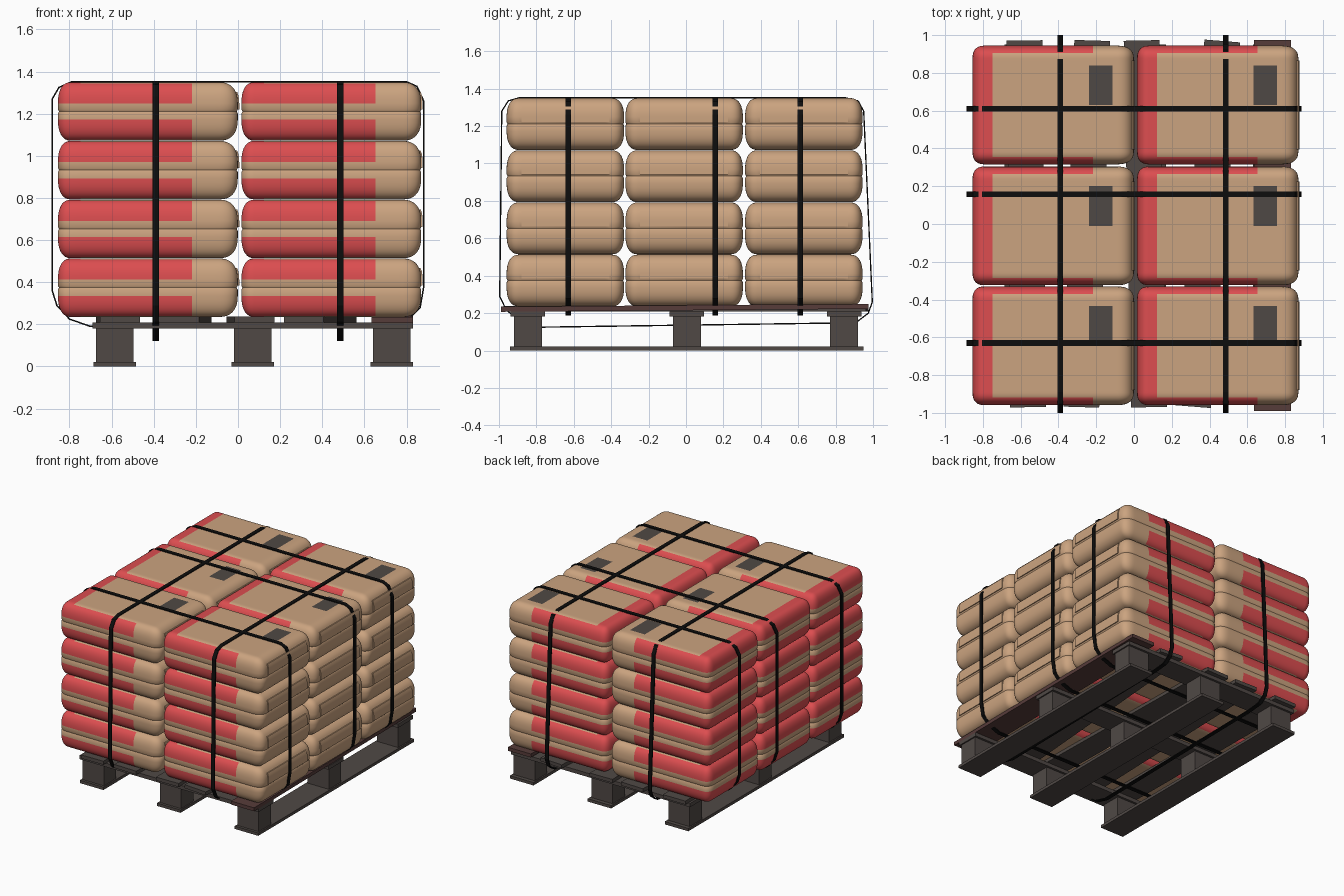
import bpy, bmesh, math
from mathutils import Vector

if "Cube" in bpy.data.objects:
    bpy.data.objects.remove(bpy.data.objects["Cube"])


def material(name, rgb):
    m = bpy.data.materials.new(name)
    m.diffuse_color = (*rgb, 1)
    m.use_nodes = True
    m.node_tree.nodes["Principled BSDF"].inputs["Base Color"].default_value = m.diffuse_color
    return m


TAN = material("kraft paper", (0.60, 0.37, 0.215))
RED = material("red print", (0.72, 0.075, 0.08))
GREY = material("grey label", (0.078, 0.066, 0.058))
WOOD = material("dark wood", (0.080, 0.066, 0.060))
REDWOOD = material("reddish wood", (0.095, 0.045, 0.042))
BLACK = material("black strap", (0.004, 0.004, 0.004))


def add_object(name, mesh, loc=(0, 0, 0)):
    ob = bpy.data.objects.new(name, mesh)
    ob.location = loc
    bpy.context.collection.objects.link(ob)
    return ob


def box(name, x, y, z, mat, rot=(0, 0, 0)):
    """Box from (min, max) ranges."""
    bm = bmesh.new()
    bmesh.ops.create_cube(bm, size=1)
    for v in bm.verts:
        v.co = Vector((v.co.x * (x[1] - x[0]), v.co.y * (y[1] - y[0]), v.co.z * (z[1] - z[0])))
    me = bpy.data.meshes.new(name)
    bm.to_mesh(me)
    bm.free()
    me.materials.append(mat)
    ob = add_object(name, me, [sum(r) / 2 for r in (x, y, z)])
    ob.rotation_euler = rot
    return ob


# --- Pallet -------------------------------------------------------------
for cx in (-0.585, 0.07, 0.73):
    box("bottom_board", (cx - 0.1, cx + 0.1), (-0.94, 0.95), (0, 0.022), WOOD)
    for cy in (-0.845, 0.005, 0.845):
        box("pallet_block", (cx - 0.09, cx + 0.09), (cy - 0.075, cy + 0.075), (0.022, 0.181), WOOD)
for cy in (-0.845, 0.005, 0.845):
    box("cross_board", (-0.69, 0.83), (cy - 0.092, cy + 0.092), (0.181, 0.210), WOOD)
for cx, turn in ((-0.57, 0.01), (-0.25, -0.03), (0.06, 0.02), (0.39, -0.08)):
    box("deck_slat", (cx - 0.095, cx + 0.095), (-0.97, 0.972), (0.210, 0.237), WOOD, (0, 0, turn))
box("red_deck_slat", (0.635, 0.83), (-0.99, 0.975), (0.215, 0.242), REDWOOD, (0.008, 0, 0))

# --- Bag: cut box mapped to a pillow with rounded rims -----------------
HALF = Vector((0.427, 0.314, 0.1385))
RY, RZ, RX_LEFT, RX_RIGHT = 0.065, 0.10, 0.06, 0.085
STEPS = (0.2, 0.42, 0.62, 0.82)


def rim(half, r):
    return [half - r] + [half - r + r * s for s in STEPS]


def pillow(co):
    rx = RX_RIGHT if co.x > 0 else RX_LEFT
    r = Vector((rx, RY, RZ))
    inner = Vector([max(-HALF[i] + r[i], min(HALF[i] - r[i], co[i])) for i in range(3)])
    q = Vector([(co[i] - inner[i]) / r[i] for i in range(3)])
    big = max(abs(c) for c in q)
    n = 2.3
    length = sum(abs(c) ** n for c in q) ** (1 / n)
    if length > 1e-6:
        q *= big / length
    out = Vector([inner[i] + q[i] * r[i] for i in range(3)])
    if abs(co.z) < 1e-4:  # side seam crease
        out.x *= 0.988
        out.y *= 0.984
    return out


def bag_mesh():
    bm = bmesh.new()
    bmesh.ops.create_cube(bm, size=2)
    for v in bm.verts:
        v.co = Vector([v.co[i] * HALF[i] for i in range(3)])
    y_rim, z_rim = rim(HALF.y, RY), rim(HALF.z, RZ)
    cuts = (
        [-c for c in rim(HALF.x, RX_LEFT)] + rim(HALF.x, RX_RIGHT) + [-0.32, 0.19, 0.21, 0.315],
        y_rim + [-c for c in y_rim] + [0, 0.21, -0.235, 0.235],
        z_rim + [-c for c in z_rim] + [0, 0.01, -0.01],
    )
    for axis, values in enumerate(cuts):
        n = Vector((0, 0, 0))
        n[axis] = 1
        for c in values:
            bmesh.ops.bisect_plane(bm, geom=bm.verts[:] + bm.edges[:] + bm.faces[:],
                                   plane_co=n * c, plane_no=n, dist=1e-5)
    flap = []
    red_y, band = y_rim[2], 0.037
    for f in bm.faces:
        f.smooth = True
        c = f.calc_center_median()
        top_or_bottom = abs(c.z) > HALF.z - 1e-4
        end = c.x > HALF.x - 1e-4
        # red wraps the left end and both long sides, not the seam band
        if c.x < 0.21 and abs(c.z) > band:
            if not top_or_bottom or c.x < -0.32 or abs(c.y) > red_y:
                f.material_index = 1
        # grey label on top
        if c.z > HALF.z - 1e-4 and 0.19 < c.x < 0.315 and 0 < c.y < 0.21:
            f.material_index = 2
        if end and 0.01 < c.z < 0.10 and abs(c.y) < 0.235:
            flap.append(f)
    for v in bm.verts:
        v.co = pillow(v.co)
    # raised fold on the right end
    geom = bmesh.ops.extrude_face_region(bm, geom=flap)["geom"]
    for v in geom:
        if isinstance(v, bmesh.types.BMVert):
            v.co.x += 0.007
    bmesh.ops.delete(bm, geom=flap, context="FACES")
    bm.normal_update()
    for e in bm.edges:
        if len(e.link_faces) == 2 and e.calc_face_angle(0) > math.radians(40):
            e.smooth = False
    me = bpy.data.meshes.new("bag")
    bm.to_mesh(me)
    bm.free()
    for m in (TAN, RED, GREY):
        me.materials.append(m)
    return me


bag = bag_mesh()
for layer in range(4):
    for cy in (-0.645, -0.01, 0.63):
        for cx in (-0.428, 0.443):
            add_object("bag", bag, (cx, cy, 0.374 + 0.279 * layer))


# --- Straps: closed ribbons around the load ------------------------------
def strap(name, outline, across, pos, width=0.03):
    bm = bmesh.new()
    rings = []
    for u, z in outline:
        pair = []
        for s in (-0.5, 0.5):
            w = pos + s * width
            pair.append(bm.verts.new((w, u, z) if across == "x" else (u, w, z)))
        rings.append(pair)
    for i, a in enumerate(rings):
        b = rings[(i + 1) % len(rings)]
        bm.faces.new((a[0], a[1], b[1], b[0]))
    bmesh.ops.recalc_face_normals(bm, faces=bm.faces[:])
    me = bpy.data.meshes.new(name)
    bm.to_mesh(me)
    bm.free()
    me.materials.append(BLACK)
    mod = add_object(name, me).modifiers.new("thickness", "SOLIDIFY")
    mod.thickness = 0.007
    mod.offset = 0


LENGTHWISE = [(-0.77, 0.125), (-0.88, 0.155), (-0.96, 0.215), (-0.996, 0.29), (-0.985, 1.28),
              (-0.95, 1.335), (-0.89, 1.352), (0.85, 1.352), (0.92, 1.335), (0.95, 1.28),
              (0.996, 0.26), (0.975, 0.20), (0.92, 0.158), (0.80, 0.147)]
CROSSWISE = [(-0.70, 0.19), (-0.80, 0.225), (-0.86, 0.29), (-0.882, 0.36), (-0.882, 1.27),
             (-0.85, 1.325), (-0.79, 1.352), (0.80, 1.352), (0.85, 1.33), (0.882, 1.26),
             (0.882, 0.38), (0.865, 0.28), (0.81, 0.225), (0.72, 0.19)]
for x in (-0.39, 0.485):
    strap("lengthwise_strap", LENGTHWISE, "x", x)
for y in (-0.63, 0.157, 0.61):
    strap("crosswise_strap", CROSSWISE, "y", y)
